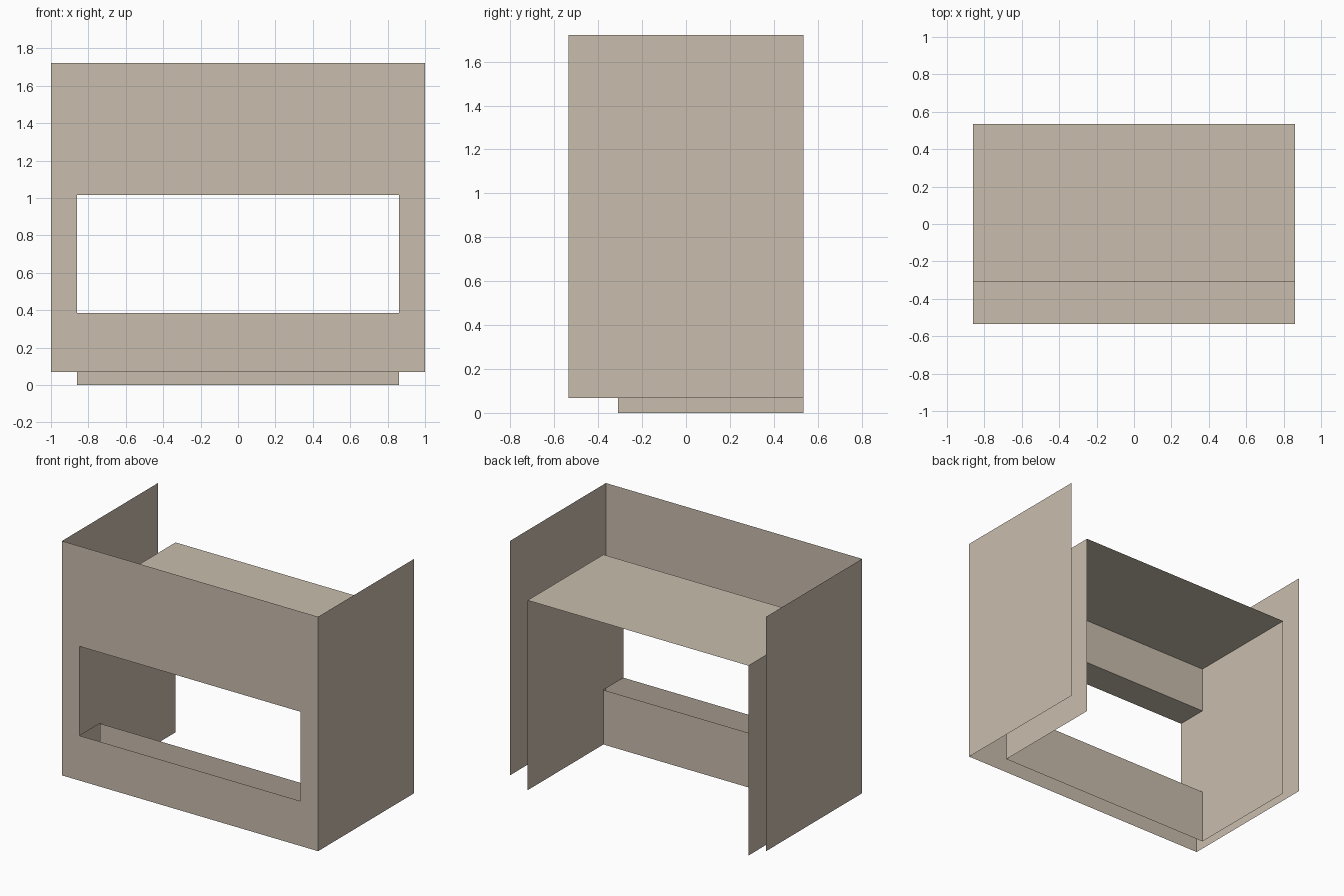
import bpy, bmesh

if "Cube" in bpy.data.objects:
    bpy.data.objects.remove(bpy.data.objects["Cube"])

# Overall sizes
W, D = 1.0, 0.535            # half width, half depth
Z0, Z1 = 0.068, 1.722        # casing bottom and top
IW = 0.862                   # half width of opening and firebox
STEP = -0.31                 # front plane of the firebox
LOW, HIGH, ROOF = 0.385, 1.015, 1.34   # opening bottom, top, firebox roof

stone = bpy.data.materials.new("warm beige")
stone.diffuse_color = (0.584, 0.509, 0.423, 1)
stone.use_nodes = True
stone.node_tree.nodes["Principled BSDF"].inputs["Base Color"].default_value = stone.diffuse_color


def sheet(name, *polygons):
    """Thin sheet object made of one or more polygons."""
    bm = bmesh.new()
    for poly in polygons:
        bm.faces.new([bm.verts.new(p) for p in poly])
    bmesh.ops.remove_doubles(bm, verts=bm.verts, dist=1e-5)
    mesh = bpy.data.meshes.new(name)
    bm.to_mesh(mesh)
    bm.free()
    mesh.materials.append(stone)
    ob = bpy.data.objects.new(name, mesh)
    bpy.context.collection.objects.link(ob)
    return ob


def flat(x, y0, y1, z):
    """Horizontal rectangle facing up, spanning -x..x."""
    return [(-x, y0, z), (x, y0, z), (x, y1, z), (-x, y1, z)]


def upright(x, y, z0, z1):
    """Vertical rectangle facing the front, spanning -x..x."""
    return [(-x, y, z0), (x, y, z0), (x, y, z1), (-x, y, z1)]


# Front casing: a ring of four faces around the opening
outer, inner = upright(W, -D, Z0, Z1), upright(IW, -D, LOW, HIGH)
sheet("front_casing", *[[outer[i], outer[(i + 1) % 4], inner[(i + 1) % 4], inner[i]]
                        for i in range(4)])

# Outer sides and firebox sides, mirrored left and right
casing = [(-D, Z0), (D, Z0), (D, Z1), (-D, Z1)]
firebox = [(-D, LOW), (STEP, LOW), (STEP, 0), (D, 0),
           (D, ROOF), (STEP, ROOF), (STEP, HIGH), (-D, HIGH)]
for side, s in (("left", -1), ("right", 1)):
    for part, x, profile in (("casing_side", W, casing), ("firebox_side", IW, firebox)):
        points = [(s * x, y, z) for y, z in profile]
        sheet(f"{side}_{part}", points if s > 0 else points[::-1])

# Firebox roof, stepped lintel and low front wall
sheet("firebox_roof", flat(IW, STEP, D, ROOF))
sheet("lintel_underside", flat(IW, -D, STEP, HIGH))
sheet("firebox_upper_front", upright(IW, STEP, HIGH, ROOF))
sheet("firebox_lower_front", upright(IW, STEP, 0, LOW))
